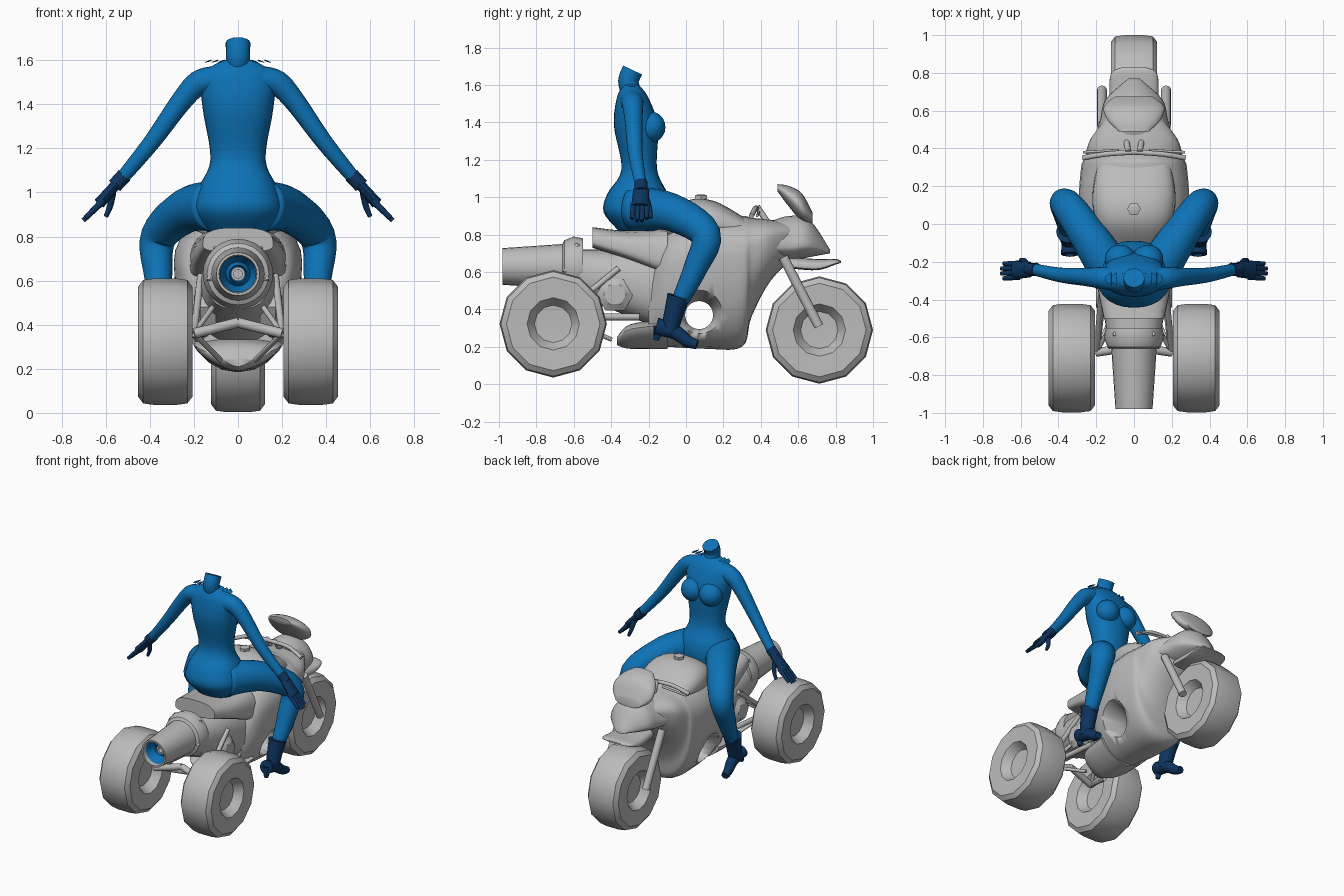
import bpy, bmesh, math
from mathutils import Vector

cube = bpy.data.objects.get("Cube")
if cube:
    bpy.data.objects.remove(cube, do_unlink=True)


def material(name, red, green, blue):
    made = bpy.data.materials.new(name)
    made.use_nodes = True
    made.diffuse_color = (red, green, blue, 1)
    made.node_tree.nodes["Principled BSDF"].inputs["Base Color"].default_value = (red, green, blue, 1)
    return made


GREY = material("bike_grey", .5, .5, .5)
BLUE = material("suit_blue", .004, .17, .47)
NAVY = material("glove_navy", .004, .035, .115)


def build(name, rings, mat, mirror=False, angle=40):
    """Skin a list of equal-length rings and cap both ends."""
    bm = bmesh.new()
    loops = [[bm.verts.new(point) for point in ring] for ring in rings]
    count = len(loops[0])
    for lower, upper in zip(loops, loops[1:]):
        for i in range(count):
            j = (i + 1) % count
            bm.faces.new((lower[i], lower[j], upper[j], upper[i]))
    bm.faces.new(loops[0])
    bm.faces.new(loops[-1])
    bmesh.ops.remove_doubles(bm, verts=bm.verts, dist=.00001)
    bmesh.ops.recalc_face_normals(bm, faces=bm.faces)
    mesh = bpy.data.meshes.new(name)
    bm.to_mesh(mesh)
    bm.free()
    part = bpy.data.objects.new(name, mesh)
    bpy.context.collection.objects.link(part)
    mesh.materials.append(mat)
    bpy.ops.object.select_all(action='DESELECT')
    part.select_set(True)
    bpy.context.view_layer.objects.active = part
    bpy.ops.object.shade_smooth_by_angle(angle=math.radians(angle))
    if mirror:
        part.modifiers.new("Mirror", 'MIRROR')
    return part


def circle(count):
    angles = [math.tau * i / count for i in range(count)]
    return [(math.cos(a), math.sin(a)) for a in angles]


def spline(rows, steps=5):
    """Resample rows of numbers along a smooth curve through them."""
    last = len(rows) - 1
    samples = []
    for k in range(last):
        neighbours = zip(rows[max(k - 1, 0)], rows[k], rows[k + 1], rows[min(k + 2, last)])
        neighbours = list(neighbours)
        for t in (step / steps for step in range(steps)):
            samples.append([b + t / 2 * (c - a + t * (2 * a - 5 * b + 4 * c - d + t * (3 * (b - c) + d - a)))
                            for a, b, c, d in neighbours])
    return samples + [list(rows[last])]


def loft(name, axis, rows, mat=GREY, power=2, waist=.5, **options):
    """Rows are (position, low, high, half_width) along y or z."""
    def bend(value):
        return math.copysign(abs(value) ** (2 / power), value)
    rings = []
    for place, low, high, width in spline(rows):
        middle = low + (high - low) * waist
        ring = []
        for c, s in circle(28):
            height = middle + (high - middle if s > 0 else middle - low) * bend(s)
            ring.append((width * bend(c), place, height) if axis == 'Y' else (width * bend(c), height, place))
        rings.append(ring)
    return build(name, rings, mat, **options)


def limb(name, path, start, end, mat=GREY, flat=1, sides=12, **options):
    """Tapered tube along a smooth path; flat squashes its section."""
    points = [Vector(p) for p in spline(path)]
    last = len(points) - 1
    along = points[last] - points[0]
    sideways = abs(along.x) > max(abs(along.y), abs(along.z)) * .7
    guide = Vector((0, 1, 0)) if sideways else Vector((1, 0, 0))
    rings = []
    for k, point in enumerate(points):
        tangent = (points[min(k + 1, last)] - points[max(k - 1, 0)]).normalized()
        u = (guide - tangent * guide.dot(tangent)).normalized()
        v = tangent.cross(u) * flat
        radius = start + (end - start) * k / last
        rings.append([point + (u * c + v * s) * radius for c, s in circle(sides)])
    return build(name, rings, mat, **options)


def lathe(name, axis, centre, profile, mat=GREY, sides=12, **options):
    """Profile rows are (radius, offset along the axis)."""
    order = {'X': (2, 0, 1), 'Y': (0, 2, 1), 'Z': (0, 1, 2)}[axis]
    rings = []
    for radius, offset in profile:
        local = [(radius * c, radius * s, offset) for c, s in circle(sides)]
        rings.append([Vector(centre) + Vector([p[k] for k in order]) for p in local])
    return build(name, rings, mat, **options)


# Wheels: one half section, reflected across its middle
half_tyre = [(0, .055), (.1, .06), (.14, .118), (.25, .123), (.28, .1), (.287, .05)]
tyre = half_tyre + [(radius, -offset) for radius, offset in reversed(half_tyre)]
lathe("front_wheel", 'X', (0, .713, .29), tyre)
lathe("rear_wheel", 'X', (.33, -.71, .323), tyre, mirror=True)

# Main fairing with a flared opening through both sides
fairing = loft("fairing", 'Y', [(-.2, .2, .56, .17), (-.1, .2, .82, .25), (.1, .19, .89, .29), (.3, .2, .9, .28),
                                (.35, .36, .89, .26), (.45, .55, .88, .23), (.58, .68, .86, .13)],
               power=2.2, waist=.7)
cutter = lathe("opening_cutter", 'X', (0, .07, .37),
               [(.16, -.35), (.075, -.1), (.075, .1), (.16, .35)], sides=24)
cutter.hide_render = True
cut = fairing.modifiers.new("Opening", 'BOOLEAN')
cut.operation, cut.object, cut.solver = 'DIFFERENCE', cutter, 'EXACT'
bpy.context.view_layer.objects.active = fairing
bpy.ops.object.modifier_apply(modifier="Opening")
bpy.data.objects.remove(cutter, do_unlink=True)

# Bodywork
loft("belly_pan", 'Y', [(-.37, .21, .25, .06), (-.3, .19, .32, .18), (-.1, .19, .35, .2)], power=1.5, waist=.8)
loft("tank", 'Y', [(-.14, .78, .87, .13), (0, .78, .98, .2), (.15, .78, .98, .22), (.33, .78, .88, .19)],
     power=2.5, waist=.4)
lathe("tank_cap", 'Z', (0, .08, .99), [(.02, -.03), (.02, 0), (.036, 0), (.036, .02), (.02, .025)], sides=6)
loft("seat", 'Y', [(-.5, .73, .84, .16), (-.3, .66, .82, .2), (-.1, .57, .84, .22)], power=3, waist=.3)
loft("nose", 'Y', [(.45, .67, .87, .21), (.55, .66, .9, .18), (.66, .68, .88, .15), (.77, .7, .72, .03)],
     power=1.8, waist=.3)
loft("windshield", 'Y', [(.49, 1.03, 1.07, .08), (.55, .95, 1.06, .14), (.62, .87, 1.02, .16), (.675, .86, .92, .1)])
loft("front_fender", 'Y', [(.55, .62, .68, .12), (.7, .61, .67, .13), (.8, .64, .67, .12), (.83, .65, .66, .06)],
     power=3, waist=.2)

# Engine and exhaust with a lined nozzle
loft("engine", 'Y', [(-.6, .47, .72, .14), (-.4, .4, .72, .17), (-.15, .3, .72, .19)], power=2.4)
lathe("engine_side_cover", 'X', (.1, -.38, .48), [(.1, 0), (.1, .07), (.06, .1)], sides=6, mirror=True)
pipe = (0, -.6, .63)
lathe("exhaust", 'Y', pipe, [(.15, .05), (.16, 0), (.14, -.05), (.12, -.06), (.098, -.38), (.086, -.38),
                             (.08, -.2), (0, -.2)], sides=24)
lathe("nozzle_lining", 'Y', pipe, [(0, -.19), (.08, -.19), (.083, -.35), (.055, -.28), (.04, -.31), (.035, -.21),
                                   (0, -.21)], BLUE, sides=24)
lathe("nozzle_core", 'Y', pipe, [(0, -.2), (.032, -.2), (.032, -.3), (.02, -.3), (.02, -.24), (0, -.24)], sides=16)

# Rods and frame pieces, one of each per side
rear_hub = (.2, -.68, .36)
rods = {
    "fork": ((.17, .52, .68), (.17, .71, .31), .026),
    "upper_arm_rod": (rear_hub, (.1, -.5, .5), .012),
    "trailing_arm": (rear_hub, (.15, -.25, .36), .018),
    "diagonal_rod": (rear_hub, (.08, -.4, .24), .012),
    "spring_strut": (rear_hub, (.17, -.36, .62), .016),
    "axle_link": (rear_hub, (0, -.65, .41), .023),
    "exhaust_hanger": ((.13, -.65, .6), (.1, -.58, .75), .012),
    "bar_riser": ((.04, .44, .86), (.03, .38, .95), .016),
}
for name, (tip, root, radius) in rods.items():
    limb(name, [tip, root], radius, radius, mirror=True)
limb("handlebar", [(0, .38, .94), (.15, .37, .94), (.27, .35, .9)], .013, .014, mirror=True)
limb("brake_lever", [(.08, .39, .92), (.27, .38, .9)], .008, .007, mirror=True)

# Rider body
loft("torso", 'Z', [(.82, -.36, -.12, .14), (.92, -.44, -.09, .2), (1.02, -.42, -.1, .18), (1.15, -.345, -.155, .125),
                    (1.38, -.385, -.15, .16), (1.53, -.37, -.2, .165), (1.6, -.335, -.25, .07)],
     BLUE, power=2.2, angle=180)
limb("neck", [(0, -.29, 1.55), (0, -.308, 1.62), (0, -.285, 1.68)], .054, .056, BLUE, sides=16)
bulge = [math.pi * (k / 10 - .5) for k in range(11)]
lathe("bust", 'Y', (.073, -.185, 1.375), [(.082 * math.cos(a), .075 * math.sin(a)) for a in bulge],
      BLUE, sides=20, mirror=True, angle=180)

# Arms and legs run through named joints
shoulder, elbow, wrist = (.1, -.29, 1.51), (.39, -.27, 1.23), (.53, -.24, 1.06)
hip, knee, ankle = (.1, -.28, .94), (.36, .105, .8), (.35, -.03, .45)
limb("arm", [shoulder, (.18, -.285, 1.495), (.26, -.28, 1.41), elbow, wrist], .066, .03, BLUE,
     mirror=True, sides=20, angle=180)
limb("leg", [hip, (.23, -.08, .92), knee, (.362, .05, .62), ankle], .12, .045, BLUE, mirror=True, sides=20, angle=180)

# Shoulder trim plates
for k in range(3):
    inner = .06 + .03 * k
    limb("shoulder_trim", [(inner, -.29, 1.6), (inner + .03, -.29, 1.59)], .035, .015, BLUE, flat=.1, mirror=True)

# Gloves
limb("glove_cuff", [(.515, -.24, 1.078), (.56, -.24, 1.03)], .035, .034, NAVY, mirror=True)
limb("palm", [(.55, -.24, 1.04), (.63, -.245, .95)], .042, .048, NAVY, flat=.55, mirror=True)
for k in range(4):
    spread = .026 * k
    reach = .012 if k in (1, 2) else 0
    limb("finger", [(.61, -.21 - spread * .9, .965), (.69 + reach, -.21 - spread, .885 - reach)],
         .017, .011, NAVY, mirror=True)
limb("thumb", [(.57, -.215, 1), (.58, -.195, .94), (.6, -.19, .89)], .018, .01, NAVY, mirror=True)

# Boots
limb("boot_shaft", [(.35, -.04, .47), (.345, -.06, .4), (.34, -.09, .28)], .062, .045, NAVY, mirror=True, sides=16)
limb("boot_foot", [(.34, -.16, .31), (.34, -.06, .28), (.35, .01, .23), (.357, .06, .212)],
     .048, .024, NAVY, mirror=True, sides=16)
limb("boot_heel", [(.34, -.145, .31), (.34, -.16, .235)], .03, .014, NAVY, mirror=True)
